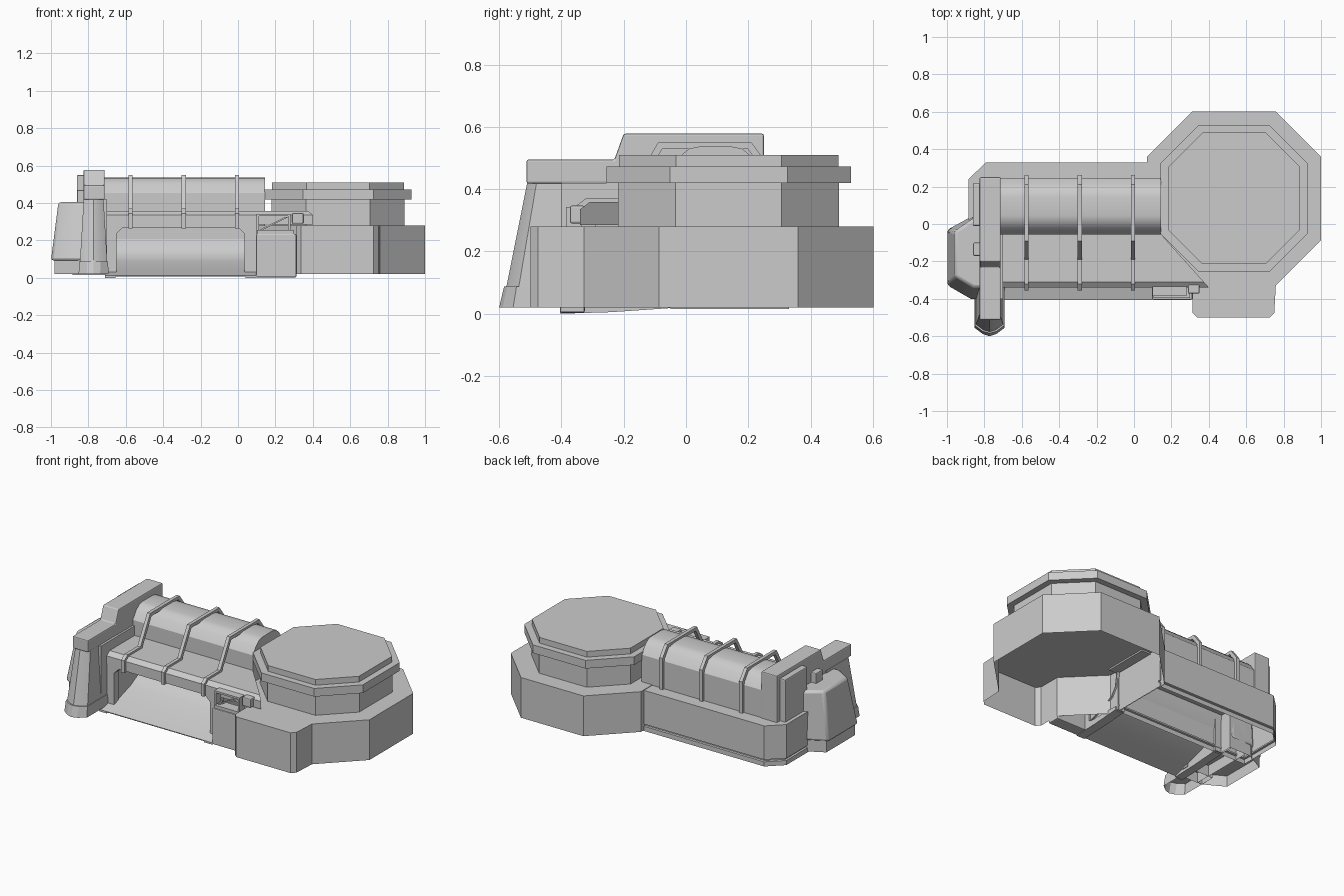
import bpy, bmesh, math
from mathutils import Vector

if "Cube" in bpy.data.objects:
    bpy.data.objects.remove(bpy.data.objects["Cube"])


def loft(name, rings, caps=(True, True), bevel=0, smooth=False):
    """Skin a list of equal-length 3D rings and cap the ends."""
    bm = bmesh.new()
    vs = [[bm.verts.new(p) for p in r] for r in rings]
    n = len(rings[0])
    for a, b in zip(vs, vs[1:]):
        for i in range(n):
            bm.faces.new((a[i], a[(i + 1) % n], b[(i + 1) % n], b[i]))
    if caps[0]:
        bm.faces.new(vs[0][::-1])
    if caps[1]:
        bm.faces.new(vs[-1])
    bmesh.ops.recalc_face_normals(bm, faces=bm.faces)
    me = bpy.data.meshes.new(name)
    bm.to_mesh(me)
    bm.free()
    ob = bpy.data.objects.new(name, me)
    bpy.context.collection.objects.link(ob)
    if bevel:
        m = ob.modifiers.new("bevel", 'BEVEL')
        m.width, m.segments, m.limit_method = bevel, 2, 'ANGLE'
        m.angle_limit = math.radians(40)
    if smooth:
        bpy.context.view_layer.objects.active = ob
        ob.select_set(True)
        bpy.ops.object.shade_smooth_by_angle(angle=math.radians(30))
        ob.select_set(False)
    return ob


def prism(name, pts, z0, z1, top=None, **kw):
    return loft(name, [[(x, y, z0) for x, y in pts],
                       [(x, y, z1) for x, y in (top or pts)]], **kw)


def sweep_x(name, prof, x0, x1, skew=None, **kw):
    """Extrude a (y, z) profile along x; skew(y) moves the right end."""
    return loft(name, [[(x0, y, z) for y, z in prof],
                       [(x1 + (skew(y) if skew else 0), y, z) for y, z in prof]], **kw)


def box(name, x0, x1, y0, y1, z0, z1, **kw):
    return prism(name, [(x0, y0), (x1, y0), (x1, y1), (x0, y1)], z0, z1, **kw)


def octagon(a, k=0.48, cx=0.535, cy=0.137):
    """Octagon of half-width a; k is the half-length of its straight sides."""
    b = a * k
    return [(cx + x, cy + y) for x, y in ((a, b), (b, a), (-b, a), (-a, b),
                                          (-a, -b), (-b, -a), (b, -a), (a, -b))]


def strip(path, t):
    """Closed outline of a path thickened to one side."""
    p = [Vector(q) for q in path]
    inner = []
    for i, q in enumerate(p):
        ns = []
        for a, b in ((i - 1, i), (i, i + 1)):
            if a >= 0 and b < len(p):
                d = (p[b] - p[a]).normalized()
                ns.append(Vector((-d.y, d.x)))
        m = sum(ns, Vector((0, 0))).normalized()
        inner.append(tuple(q + m * t / m.dot(ns[0])))
    return list(path) + inner[::-1]


OPEN = (False, True)

# Octagonal tower: hollow base with front bay, drum and stepped cap
o = octagon(0.465)
bay = [(0.312, -0.475), (0.337, -0.5), (0.725, -0.5), (0.75, -0.475)]
prism("tower_base", o[:6] + bay + o[6:], 0.02, 0.28, caps=OPEN)
prism("tower_drum", octagon(0.355), 0.28, 0.425)
prism("tower_cap_rim", octagon(0.393), 0.42, 0.473)
prism("tower_cap_top", octagon(0.352), 0.473, 0.51)

# Rear hall: open-bottomed shell with skirting and a groove above it
def hall_ring(d, z):
    return [(0.08, -0.05 + d, z), (0.08, 0.33 - d, z), (-0.79 + d * 0.5, 0.33 - d, z),
            (-0.885 + d, 0.24 - d * 0.5, z), (-0.885 + d, -0.05 + d, z)]


loft("hall", [hall_ring(d, z) for d, z in ((0, 0.015), (0, 0.045), (0.012, 0.047),
                                           (0.012, 0.057), (0, 0.059), (0, 0.277))], caps=OPEN)

# Roof tank: softly chamfered lid on upright sides
half = [(0.15, 0.455), (0.117, 0.503), (0.085, 0.53), (0.05, 0.537)]
lid = [(0.095 + d, z) for d, z in half] + [(0.095 - d, z) for d, z in half[::-1]]
sweep_x("roof_tank", [(0.245, 0.27)] + lid + [(-0.055, 0.27)], -0.72, 0.145, smooth=True)

# Front canopy with slanted right end
canopy = [(-0.05, 0.285), (-0.05, 0.358), (-0.31, 0.358), (-0.34, 0.335), (-0.34, 0.285)]
sweep_x("canopy", canopy, -0.71, 0.14, skew=lambda y: (-0.05 - y) * 0.9)

# Ribs over tank and canopy
rib = [(0.262, 0.275), (0.262, 0.48), (0.21, 0.55), (-0.09, 0.55), (-0.19, 0.371),
       (-0.32, 0.371), (-0.355, 0.345), (-0.355, 0.265)]
for i, x in enumerate((-0.575, -0.29, -0.005)):
    sweep_x(f"rib_{i + 1}", strip(rib, 0.022), x - 0.011, x + 0.011)

# Garage: curved ramp, sill rails, door frame with chamfered opening, side walls
ramp = [(-0.405, 0.012), (-0.31, 0.04), (-0.16, 0.088), (-0.09, 0.125), (-0.055, 0.175), (-0.04, 0.275)]
sweep_x("ramp", strip(ramp, -0.006), -0.71, 0.1, smooth=True)
for n, x0, x1 in (("left", -0.71, -0.655), ("right", 0.04, 0.1)):
    sweep_x("sill_rail_" + n, [(-0.405, 0), (-0.405, 0.012), (-0.3, 0.042), (-0.05, 0.042),
                               (-0.05, 0.018), (-0.24, 0.005)], x0, x1)
frame = [(-0.71, 0.02), (-0.71, 0.30), (0.1, 0.30), (0.1, 0.02), (0.035, 0.02), (0.035, 0.235),
         (0.0, 0.27), (-0.615, 0.27), (-0.65, 0.235), (-0.65, 0.02)]
loft("door_frame", [[(x, y, z) for x, z in frame] for y in (-0.338, -0.29)])
box("garage_wall_left", -0.71, -0.655, -0.3, -0.04, 0.02, 0.3)
box("garage_wall_right", 0.04, 0.09, -0.33, -0.04, 0.02, 0.285)

# Gate post with bracket and sensor
box("gate_post", 0.097, 0.312, -0.405, -0.325, 0.003, 0.235, bevel=0.006)
box("gate_post_head", 0.105, 0.30, -0.395, -0.325, 0.235, 0.255)
for n, a in {"left": (0.1, 0.112, 0.25, 0.34), "right": (0.268, 0.28, 0.25, 0.34),
             "top": (0.1, 0.28, 0.33, 0.342)}.items():
    box("bracket_" + n, a[0], a[1], -0.385, -0.335, a[2], a[3])
loft("bracket_brace", [[(x, y, z) for x, z in ((0.112, 0.255), (0.13, 0.255), (0.27, 0.325), (0.25, 0.325))]
                       for y in (-0.375, -0.35)])
box("sensor", 0.29, 0.35, -0.372, -0.325, 0.29, 0.347, bevel=0.006)

# Left pylon beam with side box
pylon = [(0.25, 0.27), (0.25, 0.578), (-0.2, 0.578), (-0.23, 0.495), (-0.512, 0.495),
         (-0.512, 0.418), (-0.22, 0.418), (-0.22, 0.27)]
sweep_x("pylon_beam", pylon, -0.825, -0.713, bevel=0.006)
box("pylon_side_box", -0.862, -0.80, -0.01, 0.217, 0.27, 0.55, bevel=0.006)
box("pylon_side_rib", -0.86, -0.80, -0.17, -0.10, 0.3, 0.47, bevel=0.006)


def leg_ring(w, front, back, ch, cx=-0.772):
    return [(cx - w, back), (cx - w, front + ch), (cx - w + ch, front + ch * 0.25), (cx, front),
            (cx + w - ch, front + ch * 0.25), (cx + w, front + ch), (cx + w, back)]


# Leaning leg and its foot
prism("pylon_leg", leg_ring(0.073, -0.577, -0.3, 0.04), 0.085, 0.42,
      top=leg_ring(0.053, -0.51, -0.25, 0.03), smooth=True)
prism("pylon_foot", leg_ring(0.08, -0.6, -0.3, 0.045), 0.02, 0.088,
      top=leg_ring(0.077, -0.584, -0.3, 0.04), caps=OPEN)
box("pylon_wall", -0.82, -0.70, -0.4, 0.04, 0.02, 0.42, caps=OPEN)

# Tapered flank block on the left end
flank = [(-0.71, 0.045), (-0.87, 0.04), (-1.0, -0.03), (-1.0, -0.33), (-0.87, -0.405), (-0.71, -0.405)]
flank_top = [(-0.71, 0.03), (-0.86, 0.03), (-0.96, -0.04), (-0.96, -0.28), (-0.86, -0.34), (-0.71, -0.34)]
prism("flank_block", flank, 0.092, 0.405, top=flank_top, bevel=0.015, smooth=True)
prism("flank_foot", [(x if x > -0.8 else x + 0.018, y * 0.98) for x, y in flank], 0.02, 0.095, caps=OPEN)
